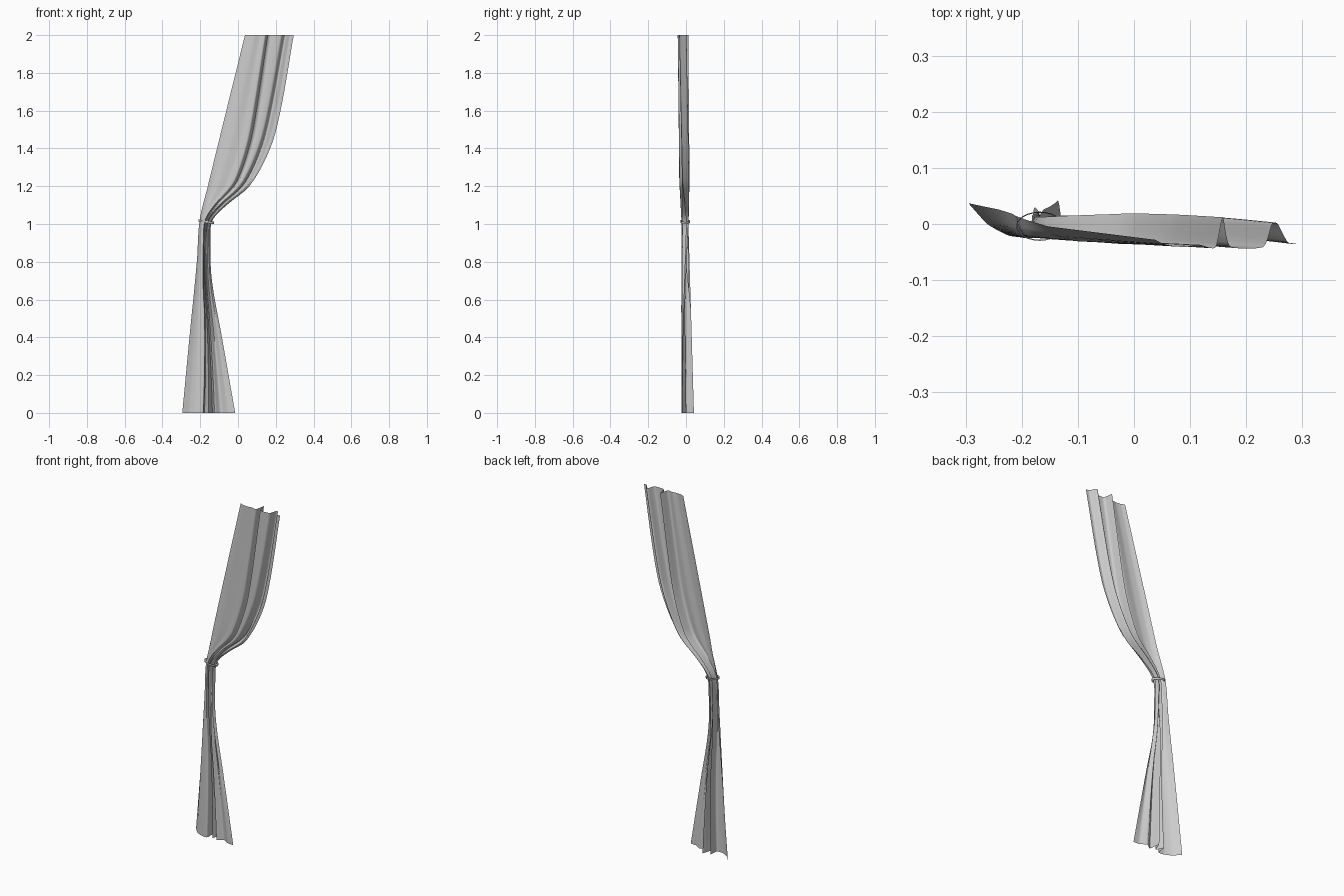
import bpy, bmesh, math
from mathutils import Vector

cube = bpy.data.objects.get("Cube")
if cube:
    bpy.data.objects.remove(cube)


def material(name, value):
    m = bpy.data.materials.new(name)
    m.use_nodes = True
    m.diffuse_color = (value, value, value, 1)
    bsdf = m.node_tree.nodes["Principled BSDF"]
    bsdf.inputs["Base Color"].default_value = (value, value, value, 1)
    bsdf.inputs["Roughness"].default_value = 0.8
    return m


cloth = material("grey cloth", 0.6)


def add_object(name, bm, angle):
    mesh = bpy.data.meshes.new(name)
    bm.to_mesh(mesh)
    bm.free()
    mesh.materials.append(cloth)
    ob = bpy.data.objects.new(name, mesh)
    bpy.context.collection.objects.link(ob)
    bpy.ops.object.select_all(action='DESELECT')
    ob.select_set(True)
    bpy.context.view_layer.objects.active = ob
    bpy.ops.object.shade_smooth_by_angle(angle=math.radians(angle))
    return ob


def sample(table, z):
    """Smooth monotone lookup of (z, value) pairs."""
    n = len(table)

    def slope(i):
        a, b = table[max(i - 1, 0)], table[min(i + 1, n - 1)]
        return (b[1] - a[1]) / (b[0] - a[0])
    i = 0
    while i < n - 2 and z > table[i + 1][0]:
        i += 1
    (z0, v0), (z1, v1) = table[i], table[i + 1]
    h = z1 - z0
    t = (z - z0) / h
    return ((2*t**3 - 3*t*t + 1) * v0 + (t**3 - 2*t*t + t) * h * slope(i)
            + (3*t*t - 2*t**3) * v1 + (t**3 - t*t) * h * slope(i + 1))


# Outline of the hanging cloth
LEFT = [(0, -.295), (.4, -.257), (.8, -.218), (1.02, -.203), (1.2, -.16), (1.6, -.062), (2, .037)]
RIGHT = [(0, -.015), (.4, -.085), (.7, -.138), (.9, -.146), (1.02, -.135), (1.1, -.06),
         (1.2, .06), (1.4, .17), (1.6, .225), (2, .295)]

# Pleat cross-sections: position across the width, then depth
BOTTOM = ([0, .12, .25, .35, .40, .42, .50, .57, .61, .73, .87, 1],
          [.037, 0, -.02, -.024, -.02, .03, -.012, .042, -.02, .002, -.02, -.022])
MIDDLE = ([0, .12, .26, .40, .50, .53, .58, .63, .68, .78, .90, 1],
          [.026, -.005, -.022, -.025, -.022, .018, -.015, .026, -.022, -.006, -.022, -.012])
WAIST = ([0, .10, .22, .35, .44, .50, .56, .66, .72, .80, .90, 1],
         [.012, -.008, -.02, -.024, -.022, .012, -.022, -.022, .012, .012, -.018, .004])
GATHER = ([0, .10, .24, .42, .58, .64, .68, .78, .83, .87, .94, 1],
          [-.004, -.022, -.031, -.03, -.034, .019, -.03, -.032, .014, .013, -.02, -.018])
TOP = ([0, .08, .20, .31, .42, .47, .52, .75, .81, .85, .92, 1],
       [-.028, -.037, -.041, -.037, -.042, .012, -.04, -.041, 0, 0, -.033, -.036])
KEYS = [(0, BOTTOM), (.55, MIDDLE), (1.02, WAIST), (1.22, GATHER), (2, TOP)]


def section(z):
    k = 0
    while k < len(KEYS) - 2 and z > KEYS[k + 1][0]:
        k += 1
    (z0, a), (z1, b) = KEYS[k], KEYS[k + 1]
    t = (z - z0) / (z1 - z0)
    us, ys = ([p + (q - p) * t for p, q in zip(a[c], b[c])] for c in (0, 1))
    lo, hi = sample(LEFT, z), sample(RIGHT, z)
    pts = [Vector((lo + (hi - lo) * u, y, z)) for u, y in zip(us, ys)]
    # Rounded pleats
    out = []
    for i in range(len(pts) - 1):
        p1, p2 = pts[i], pts[i + 1]
        m1 = (p2 - pts[max(i - 1, 0)]) * .3
        m2 = (pts[min(i + 2, len(pts) - 1)] - p1) * .3
        for s in range(5):
            t = s / 5
            out.append((2*t**3 - 3*t*t + 1) * p1 + (t**3 - 2*t*t + t) * m1
                       + (3*t*t - 2*t**3) * p2 + (t**3 - t*t) * m2)
    return out + [pts[-1]]


# Curtain sheet lofted from hem to heading
bm = bmesh.new()
ROWS = 80
grid = [[bm.verts.new(p) for p in section(2 * r / ROWS)] for r in range(ROWS + 1)]
for low, high in zip(grid, grid[1:]):
    for i in range(len(low) - 1):
        bm.faces.new((low[i], low[i + 1], high[i + 1], high[i]))
add_object("curtain", bm, 60)

# Thin tie wrapped around the waist, tilted down to one side
bm = bmesh.new()
N = 24
rings = []
for dz, grow in ((-.006, 0), (.006, .002)):
    ring = []
    for i in range(N):
        a = math.tau * i / N
        x = math.cos(a) * (.040 + grow)
        ring.append(bm.verts.new((-.168 + x, -.004 + math.sin(a) * (.024 + grow),
                                  1.012 - x * .15 + dz)))
    rings.append(ring)
for i in range(N):
    j = (i + 1) % N
    bm.faces.new((rings[0][i], rings[0][j], rings[1][j], rings[1][i]))
add_object("tie_band", bm, 40)
